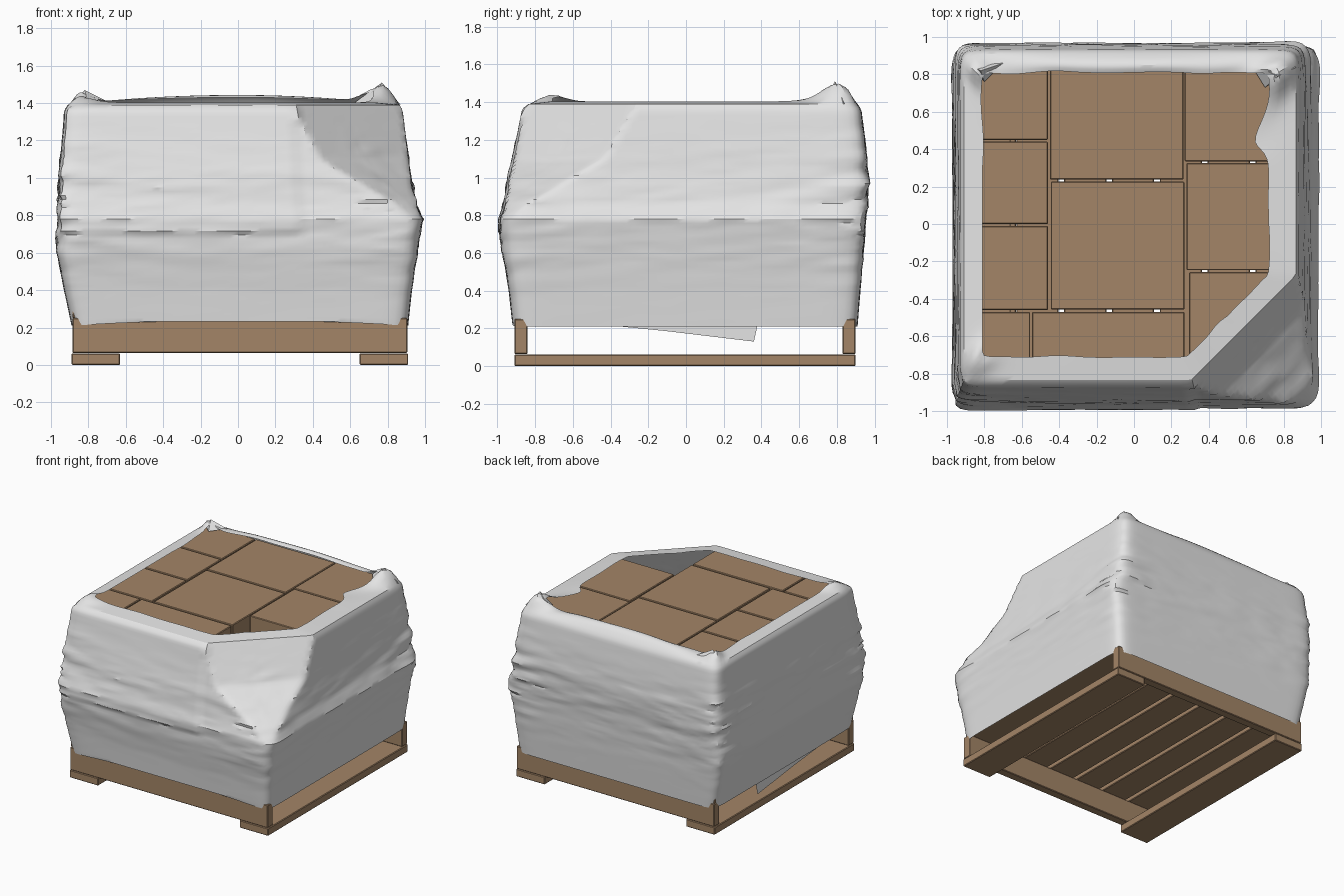
import bpy, bmesh, math
from mathutils import Vector, noise

if "Cube" in bpy.data.objects:
    bpy.data.objects.remove(bpy.data.objects["Cube"])


def material(name, rgb):
    m = bpy.data.materials.new(name)
    m.use_nodes = True
    m.diffuse_color = (*rgb, 1)
    bsdf = m.node_tree.nodes["Principled BSDF"]
    bsdf.inputs["Base Color"].default_value = (*rgb, 1)
    bsdf.inputs["Roughness"].default_value = 0.7
    return m


cardboard = material("cardboard brown", (0.37, 0.235, 0.135))
wood = material("pallet brown", (0.37, 0.235, 0.135))
film = material("film grey", (0.78, 0.78, 0.78))


def add_object(name, bm, mat):
    bmesh.ops.recalc_face_normals(bm, faces=bm.faces)
    mesh = bpy.data.meshes.new(name)
    bm.to_mesh(mesh)
    bm.free()
    mesh.materials.append(mat)
    ob = bpy.data.objects.new(name, mesh)
    bpy.context.collection.objects.link(ob)
    return ob


def block(name, x, y, z, mat, bevel=0.005):
    """Bevelled box from (low, high) ranges."""
    bm = bmesh.new()
    bmesh.ops.create_cube(bm, size=1)
    for v in bm.verts:
        v.co = [r[0] if c < 0 else r[1] for c, r in zip(v.co, (x, y, z))]
    bmesh.ops.bevel(bm, geom=bm.edges[:], offset=bevel, segments=1, affect='EDGES')
    return add_object(name, bm, mat)


# Pallet: two runners, two stringers and the deck boards
for side, x in (("right", (-0.89, -0.63)), ("left", (0.65, 0.91))):
    block(f"{side}_runner", x, (-0.91, 0.9), (0, 0.062), wood)
for side, y in (("front", (-0.91, -0.84)), ("back", (0.83, 0.9))):
    block(f"{side}_stringer", (-0.885, 0.905), y, (0.064, 0.25), wood)
BOARDS = 7
pitch = 1.79 / BOARDS
for i in range(BOARDS):
    x = -0.885 + i * pitch
    block(f"deck_board_{i + 1}", (x, x + pitch - 0.03), (-0.9, 0.89), (0.25, 0.29), wood)

# Cartons: x range and y range of each stack, two layers, one stack is short
STACKS = [
    ((-0.88, -0.46), (0.45, 0.88)), ((-0.88, -0.46), (0.0, 0.44)),
    ((-0.88, -0.46), (-0.46, -0.01)), ((-0.88, -0.555), (-0.82, -0.47)),
    ((-0.45, 0.265), (0.237, 0.88)), ((-0.445, 0.27), (-0.457, 0.226)),
    ((-0.545, 0.27), (-0.82, -0.47)), ((0.27, 0.83), (0.335, 0.88)),
    ((0.28, 0.84), (-0.247, 0.327)), ((0.295, 0.84), (-0.82, -0.257)),
]
for i, (x, y) in enumerate(STACKS):
    block(f"lower_carton_{i + 1}", x, y, (0.29, 0.835), cardboard)
    if i < len(STACKS) - 1:
        block(f"upper_carton_{i + 1}", x, y, (0.84, 1.385), cardboard)


# Stretch film: rings lofted up the load, then folded in over the top
def lerp_table(table, z):
    for a, b in zip(table, table[1:]):
        if z <= b[0]:
            t = max(0, (z - a[0]) / (b[0] - a[0]))
            return [p + (q - p) * t for p, q in zip(a[1:], b[1:])]
    return list(table[-1][1:])


# height, then reach to -x, +x, -y, +y
REACH = [
    (0.21, 0.89, 0.91, 0.92, 0.91), (0.4, 0.93, 0.93, 0.94, 0.925),
    (0.62, 0.97, 0.96, 0.975, 0.94), (0.78, 0.96, 0.985, 0.98, 0.95),
    (0.86, 0.955, 0.95, 0.955, 0.96), (1.02, 0.955, 0.92, 0.93, 0.965),
    (1.2, 0.94, 0.9, 0.89, 0.95), (1.36, 0.93, 0.88, 0.86, 0.93),
    (1.39, 0.91, 0.865, 0.835, 0.91)]
OPENING = (0.81, 0.72, 0.71, 0.81)
# height, then limit of x - y where the film sags over the short stack
SAG = [(0.78, 2.0), (0.82, 1.86), (1.1, 1.35), (1.39, 1.14)]
SIDE = 50


def around():
    """Points along the outline of a unit square."""
    for k in range(4):
        for i in range(SIDE):
            p = Vector((2 * i / SIDE - 1, -1))
            for _ in range(k):
                p = Vector((-p.y, p.x))
            yield p


def outline(p, reach, limit, power=24):
    f = (abs(p.x) ** power + abs(p.y) ** power) ** (-1 / power)
    x = p.x * f * reach[1 if p.x > 0 else 0]
    y = p.y * f * reach[3 if p.y > 0 else 2]
    s = x - y
    if s > limit:
        x, y = x * limit / s, y * limit / s
    return Vector((x, y, 0))


def bump(p, x, y, size):
    return math.exp(-((p.x - x) ** 2 + (p.y - y) ** 2) / size ** 2)


def wall_point(p, z):
    co = outline(p, lerp_table(REACH, z), lerp_table(SAG, z)[0])
    corner = min(abs(p.x), abs(p.y))
    # horizontal creases, stronger at the corners and around mid height
    mid = math.exp(-((z - 0.85) / 0.3) ** 2)
    crease = noise.noise(Vector((p.x * 2, p.y * 2, z * 13 + p.x - p.y)))
    fine = abs(noise.noise(Vector((p.x * 3, p.y * 3, z * 26 - 2 * p.x))))
    out = (crease * 0.02 + fine * 0.025) * mid * (0.35 + 0.75 * corner ** 3)
    # loose end of the film on the front
    if p.y == -1 and co.x < 0.32 and z > 0.7:
        out += 0.012
    co *= 1 + out
    co.z = z
    if z < 0.23:
        co.z += 0.028 * (1 - p.x ** 2) if p.y == -1 else 0
    return co


def rim_point(p, t):
    a = outline(p, REACH[-1][1:], SAG[-1][1])
    b = outline(p, OPENING, 0.99, 60)
    b *= 1 - 0.1 * bump(p, 1, 0.62, 0.13) + 0.02 * noise.noise(Vector((p.x * 3, p.y * 3, 0)))
    co = a.lerp(b, t)
    rise = 0.045 * max(0, p.y) * (1 - p.x ** 2)
    tufts = (0.1 * bump(p, 1, 0.95, 0.13) + 0.06 * bump(p, -1, 0.97, 0.08)
             + 0.04 * bump(p, -1, -0.95, 0.1))
    co.z = 1.39 + 0.014 * t + math.sin(math.pi * min(1, t * 0.8)) * (rise + tufts)
    return co


LEVELS = 56
RIM = 5
bm = bmesh.new()
rings = [[bm.verts.new(wall_point(p, 0.21 + 1.18 * k / LEVELS)) for p in around()]
         for k in range(LEVELS)]
rings += [[bm.verts.new(rim_point(p, k / RIM)) for p in around()] for k in range(RIM + 1)]
for low, high in zip(rings, rings[1:]):
    for i in range(len(low)):
        j = (i + 1) % len(low)
        bm.faces.new((low[i], low[j], high[j], high[i]))
wrap = add_object("stretch_film", bm, film)

# Loose tail of film hanging below the right edge
bm = bmesh.new()
tail = [(-0.45, 0.22), (-0.1, 0.185), (0.36, 0.13), (0.38, 0.22)]
bm.faces.new([bm.verts.new((-0.9, y, z)) for y, z in tail])
add_object("film_tail", bm, film)

# Folded film peaks at the back corners
for name, pts in (
    ("back_left_peak", [(0.62, 0.86, 1.4), (0.77, 0.79, 1.51), (0.87, 0.84, 1.39), (0.7, 0.73, 1.4)]),
    ("back_right_peak", [(-0.9, 0.86, 1.39), (-0.82, 0.82, 1.47), (-0.7, 0.86, 1.41), (-0.8, 0.76, 1.4)]),
):
    bm = bmesh.new()
    vs = [bm.verts.new(p) for p in pts]
    for i, j, k in ((0, 1, 2), (0, 3, 1), (3, 2, 1)):
        bm.faces.new((vs[i], vs[j], vs[k]))
    add_object(name, bm, film)

bpy.ops.object.select_all(action='DESELECT')
wrap.select_set(True)
bpy.context.view_layer.objects.active = wrap
bpy.ops.object.shade_smooth_by_angle(angle=math.radians(30))
